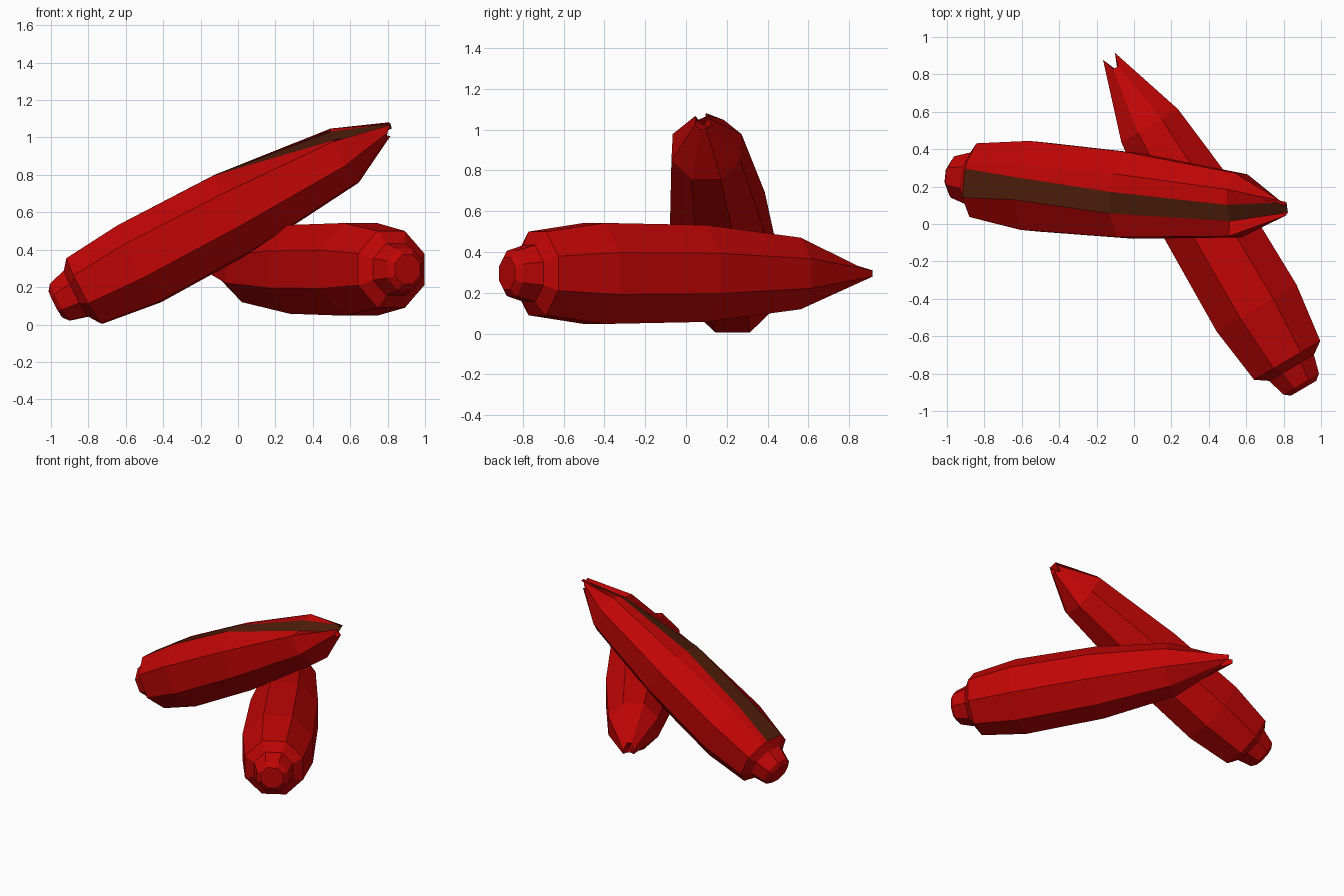
import bpy, bmesh, math
from mathutils import Vector, Matrix

if "Cube" in bpy.data.objects:
    bpy.data.objects.remove(bpy.data.objects["Cube"])


def material(name, rgb):
    m = bpy.data.materials.new(name)
    m.diffuse_color = (*rgb, 1)
    m.use_nodes = True
    m.node_tree.nodes["Principled BSDF"].inputs["Base Color"].default_value = m.diffuse_color
    return m


red = material("pod red", (0.53, 0.0015, 0.0015))
brown = material("inner brown", (0.072, 0.012, 0.003))

# Pod profile: distance along the axis, octagon radius
RINGS = [(-0.027, 0.085), (0.0, 0.120), (0.10, 0.150), (0.146, 0.222),
         (0.47, 0.268), (1.05, 0.257), (None, 0.190), (1.98, 0.040)]
# Lips of the split, from the fourth ring on: side offset and height, back then front
LIPS = [((0.05, 0.188), (-0.105, 0.188)),
        ((0.03, 0.217), (-0.090, 0.217)),
        ((0.00, 0.218), (-0.115, 0.212)),
        ((-0.01, 0.133), (-0.095, 0.080)),
        ((0.035, 0.022), (-0.020, -0.005))]
SPLIT_RING = 3


def pod(name, start, direction, up, shoulder, split, jag):
    x = Vector(direction).normalized()
    u = Vector(up)
    z = (u - x * u.dot(x)).normalized()
    y = z.cross(x)
    frame = Matrix((x, y, z)).transposed().to_4x4()
    frame.translation = Vector(start)

    bm = bmesh.new()
    rings = []
    for k, (s, r) in enumerate(RINGS):
        s = shoulder if s is None else s
        # octagon corners, with the back lip on the upper flat
        pts = [(0, r * 0.924)]
        for i in range(8):
            t = math.radians(22.5 + 45 * i)
            pts.append((r * math.sin(t), r * math.cos(t)))
        if split and k >= SPLIT_RING:
            pts[0], pts[8] = LIPS[k - SPLIT_RING]
            # the back side sags a little beside the split
            pts[1] = (pts[1][0], pts[1][1] * 0.86)
            pts[2], pts[3] = [(a * 0.93, b) for a, b in pts[2:4]]
        tip = k == len(RINGS) - 1
        rings.append([bm.verts.new((s + (jag[j] if tip else 0), *p))
                      for j, p in enumerate(pts)])
    n = len(jag)
    for k in range(len(rings) - 1):
        p, q = rings[k], rings[k + 1]
        for j in range(n):
            i = (j + 1) % n
            f = bm.faces.new((p[j], p[i], q[i], q[j]))
            # brown strip between the lips
            if split and j == n - 1 and k >= SPLIT_RING:
                f.material_index = 1
    # blunt end, and a sunken point closing the jagged tip
    bm.faces.new(rings[0])
    hollow = bm.verts.new((1.94, 0, 0))
    for j in range(n):
        bm.faces.new((rings[-1][j], rings[-1][(j + 1) % n], hollow))
    bmesh.ops.recalc_face_normals(bm, faces=bm.faces)
    mesh = bpy.data.meshes.new(name)
    bm.to_mesh(mesh)
    bm.free()
    mesh.materials.append(red)
    mesh.materials.append(brown)
    ob = bpy.data.objects.new(name, mesh)
    ob.matrix_world = frame
    bpy.context.collection.objects.link(ob)
    return ob


# Upper pod leans on the lower one with its split facing up
pod("leaning_pod", (-0.95, 0.25, 0.12), (1.785, -0.17, 0.94), (0, 0, 1), 1.71, True,
    [0.03, 0.03, 0.0, -0.03, 0.0, -0.02, 0.0, 0.03, 0.03])
# Lower pod lies flat, closed, with two prongs at the tip
pod("lying_pod", (0.893, -0.855, 0.295), (-1.02, 1.74, 0), (0, 0, 1), 1.60, False,
    [-0.02, -0.02, 0.05, 0.05, -0.02, -0.02, 0.05, 0.05, -0.02])
